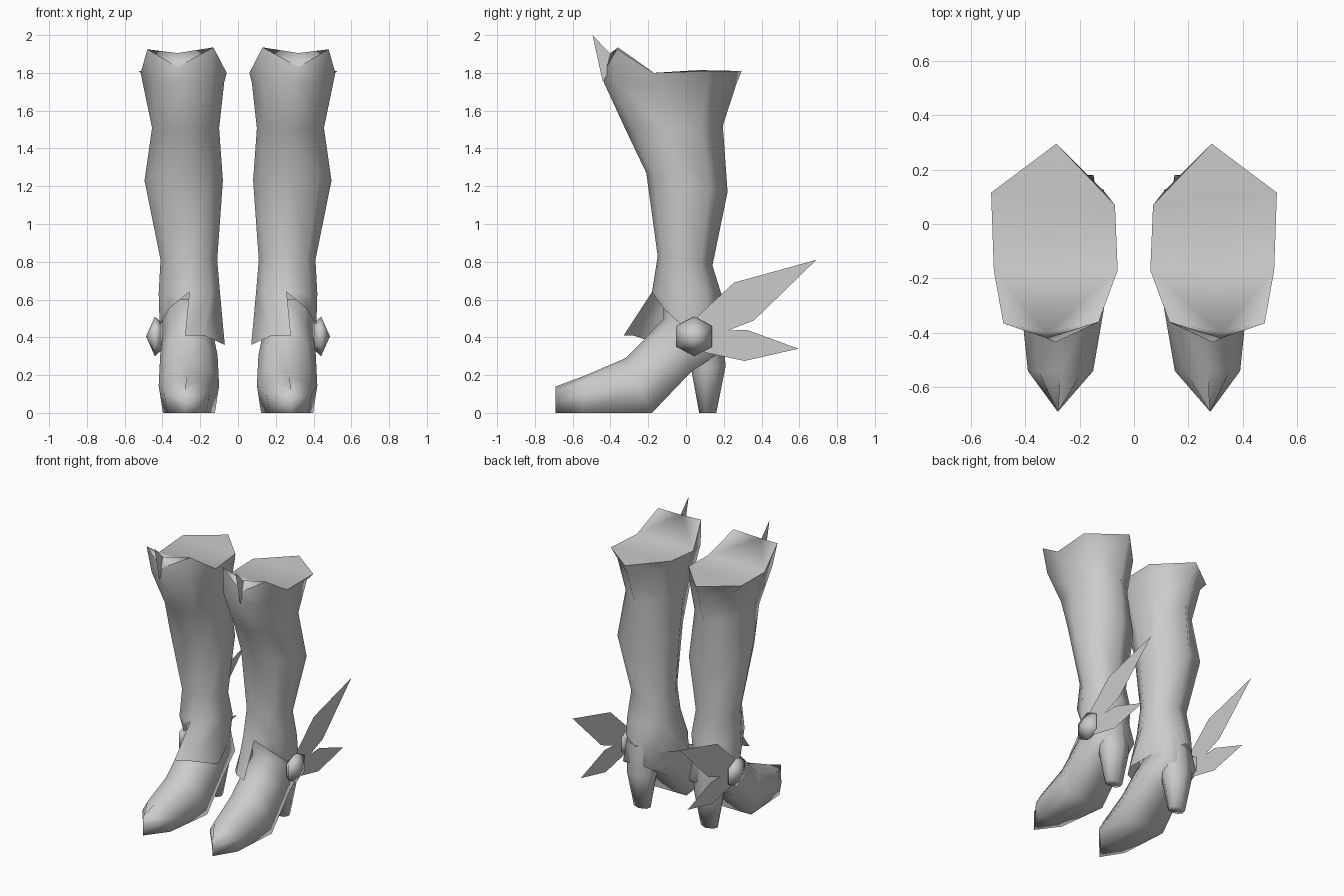
import bpy
import bmesh

if "Cube" in bpy.data.objects:
    bpy.data.objects.remove(bpy.data.objects["Cube"])

mat = bpy.data.materials.new("light grey")
mat.diffuse_color = (0.6, 0.6, 0.6, 1)
mat.use_nodes = True
mat.node_tree.nodes["Principled BSDF"].inputs["Base Color"].default_value = mat.diffuse_color


def make(name, verts, faces, smooth=True):
    """Mesh object for the +x boot, mirrored to the other side."""
    me = bpy.data.meshes.new(name)
    me.from_pydata(verts, [], faces)
    bm = bmesh.new()
    bm.from_mesh(me)
    bmesh.ops.remove_doubles(bm, verts=bm.verts[:], dist=1e-4)
    bm.to_mesh(me)
    bm.free()
    me.materials.append(mat)
    ob = bpy.data.objects.new(name, me)
    bpy.context.collection.objects.link(ob)
    for p in me.polygons:
        p.use_smooth = smooth
    ob.modifiers.new("Mirror", 'MIRROR').use_mirror_merge = False
    return ob


def bridge(rings):
    """Outward-facing quads between successive rings of equal size."""
    n = len(rings[0])
    verts = [v for r in rings for v in r]
    faces = [(i * n + j, (i + 1) * n + j, (i + 1) * n + (j + 1) % n, i * n + (j + 1) % n)
             for i in range(len(rings) - 1) for j in range(n)]
    return verts, faces


def section(shape, x0, x1, back, front):
    """Place a cross-section (u across, v back to front) between two (y, z) points."""
    cx, hw = (x0 + x1) / 2, (x1 - x0) / 2
    return [(cx + u * hw, back[0] + v * (front[0] - back[0]),
             back[1] + v * (front[1] - back[1])) for u, v in shape]


# Cross-sections, running back, inner side, front, outer side
LEG = [(0, 0), (-.85, .22), (-1, .6), (-.7, .9), (0, 1), (.7, .9), (1, .6), (.85, .22)]
FOOT = [(0, 0), (-.86, 0), (-1, .5), (-.68, .86), (0, 1), (.68, .86), (1, .5), (.86, 0)]

# Leg shaft with a shaped rim and a flared cuff, split at the front
rim = [(.285, .295, 1.81), (.07, .07, 1.815), (.06, -.17, 1.80), (.13, -.36, 1.935),
       (.32, -.42, 1.83), (.48, -.365, 1.925), (.515, -.17, 1.80), (.525, .115, 1.81)]
cuff = [(.28, .20, .47), (.15, .12, .42), (.07, -.13, .36), (.18, -.28, .41),
        (.28, -.33, .41), (.36, -.12, .555), (.415, -.03, .47), (.40, .12, .48)]
rings = [rim,
         section(LEG, .073, .505, (.27, 1.75), (-.435, 1.75)),
         section(LEG, .10, .455, (.195, 1.52), (-.32, 1.50)),
         section(LEG, .08, .495, (.22, 1.17), (-.21, 1.27)),
         section(LEG, .11, .41, (.14, .78), (-.15, .83)),
         section(LEG, .095, .42, (.19, .62), (-.18, .64)),
         cuff]
verts, faces = bridge(rings)
faces[44] = (44, 53, 45)                  # front split of the cuff
make("boot_shaft", verts, faces)

# Top cover, folded up behind the front notch
make("top_cover", rim + [(.32, -.40, 1.905)],
     [(8, 3, 4), (8, 4, 5), (8, 5, 6), (8, 6, 2), (8, 2, 3), (6, 7, 1, 2), (7, 0, 1)])

# Foot from ankle to pointed toe
rings = [section(LEG, .13, .40, (.16, .60), (-.12, .60)),
         section(FOOT, .13, .40, (.18, .32), (-.12, .50)),
         section(FOOT, .108, .412, (.03, .22), (-.22, .39)),
         section(FOOT, .10, .42, (-.18, 0), (-.32, .29)),
         section(FOOT, .15, .39, (-.54, 0), (-.54, .195)),
         section(FOOT, .28, .28, (-.69, 0), (-.69, .14))]
make("foot", *bridge(rings))

# Tapered heel with a pointed back
rings = [section(LEG, .14, .40, (.19, .46), (-.02, .46)),
         section(LEG, .17, .37, (.21, .25), (.03, .22)),
         section(LEG, .21, .33, (.16, 0), (.07, 0))]
verts, faces = bridge(rings)
n = len(verts)
faces.append(tuple(range(n - 8, n))[::-1])
make("heel", verts, faces)

# Six-sided ankle stud
Y, Z = .043, .405
hexagon = [(0, .105), (.095, .055), (.095, -.055), (0, -.105), (-.095, -.055), (-.095, .055)]
verts = [(x, Y + a * s, Z + b * s) for x, s in ((.44, 1), (.405, .7)) for a, b in hexagon]
verts.append((.487, Y, Z))
faces = [tuple(range(6, 12))]
for i in range(6):
    k = (i + 1) % 6
    faces += [(k, i, 12), (i, k, k + 6, i + 6)]
make("ankle_stud", verts, faces)

# Thin wing feathers and the front spike
sheets = {
    "upper_feather": (.43, [(.05, .41), (.06, .51), (.255, .69), (.69, .81), (.36, .49), (.22, .435)]),
    "lower_feather": (.43, [(.05, .41), (.22, .435), (.32, .44), (.595, .34), (.31, .275), (.10, .32)]),
    "front_spike": (.325, [(-.495, 2.0), (-.40, 1.90), (-.41, 1.80), (-.44, 1.75)]),
}
for name, (x, pts) in sheets.items():
    make(name, [(x, y, z) for y, z in pts], [tuple(range(len(pts)))[::-1]], smooth=False)
